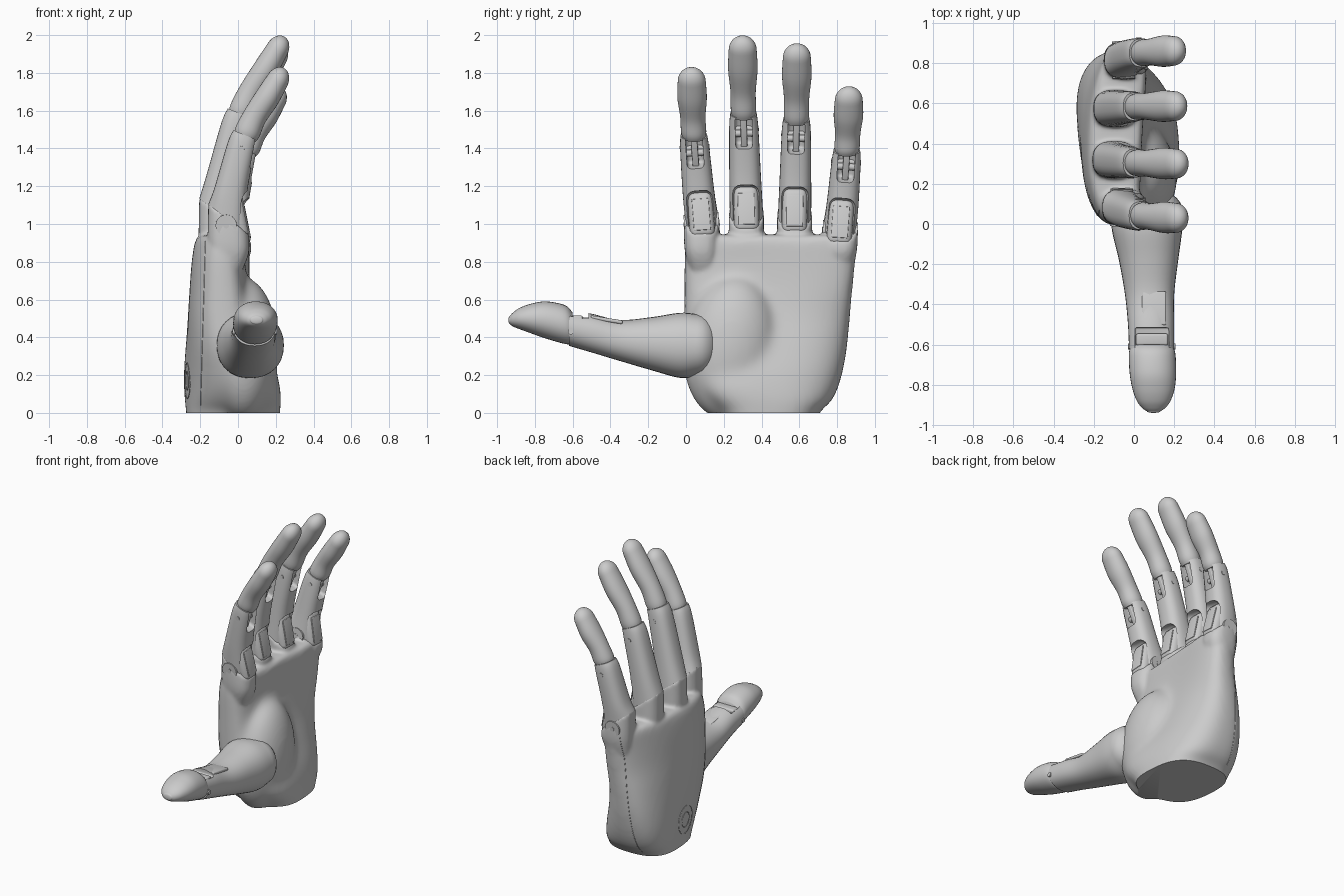
import bpy, bmesh, math
from mathutils import Vector, Matrix

cube = bpy.data.objects.get("Cube")
if cube:
    bpy.data.objects.remove(cube)

mat = bpy.data.materials.new("light grey")
mat.use_nodes = True
GREY = (0.6, 0.6, 0.6, 1)
mat.diffuse_color = GREY
mat.node_tree.nodes["Principled BSDF"].inputs["Base Color"].default_value = GREY


def activate(ob):
    bpy.ops.object.select_all(action='DESELECT')
    ob.select_set(True)
    bpy.context.view_layer.objects.active = ob


def finish(name, bm, angle=40):
    bmesh.ops.recalc_face_normals(bm, faces=bm.faces)
    me = bpy.data.meshes.new(name)
    bm.to_mesh(me)
    bm.free()
    ob = bpy.data.objects.new(name, me)
    bpy.context.collection.objects.link(ob)
    me.materials.append(mat)
    activate(ob)
    bpy.ops.object.shade_smooth_by_angle(angle=math.radians(angle))
    return ob


def apply_mod(ob, kind, **props):
    activate(ob)
    m = ob.modifiers.new(kind, kind)
    for k, v in props.items():
        setattr(m, k, v)
    bpy.ops.object.modifier_apply(modifier=m.name)


def cut(ob, cutter):
    apply_mod(ob, 'BOOLEAN', object=cutter, operation='DIFFERENCE', solver='EXACT')
    bpy.data.objects.remove(cutter)
    activate(ob)
    bpy.ops.object.shade_smooth_by_angle(angle=math.radians(40))


def fuse(ob, pieces, voxel, smooth):
    """Join overlapping parts into one blended skin."""
    activate(ob)
    for p in pieces:
        p.select_set(True)
    bpy.ops.object.join()
    apply_mod(ob, 'REMESH', mode='VOXEL', voxel_size=voxel)
    apply_mod(ob, 'SMOOTH', factor=.5, iterations=smooth)


def catmull(a, b, c, d, t):
    return 0.5 * (2 * b + (c - a) * t + (2 * a - 5 * b + 4 * c - d) * t * t
                  + (3 * b - a - 3 * c + d) * t ** 3)


def loft(name, rows, power=2.0, start=0.0, end=0.0, steps=5, n=32):
    """Skin rings (centre, half axis u, half axis v, (bow, skew)); start / end are dome heights."""
    rows = [[Vector(r[0]), Vector(r[1]), Vector(r[2]), Vector(r[3] if len(r) > 3 else (0, 0))] for r in rows]
    fine = []
    for i in range(len(rows) - 1):
        q = [rows[max(0, min(len(rows) - 1, i + k))] for k in (-1, 0, 1, 2)]
        for s in range(steps):
            fine.append(tuple(catmull(*[r[j] for r in q], s / steps) for j in range(4)))
    fine.append(rows[-1])

    def dome(r, other, h):
        d = (r[0] - other[0]).normalized() * h
        return [(r[0] + d * math.sin(a), r[1] * math.cos(a), r[2] * math.cos(a), r[3])
                for a in (math.radians(x) for x in (12, 24, 36, 48, 60, 72, 83))]
    if end:
        fine += dome(fine[-1], fine[-2], end)
    if start:
        fine = dome(fine[0], fine[1], start)[::-1] + fine
    bm = bmesh.new()
    loops = []
    for c, u, v, bend in fine:
        loop = []
        for k in range(n):
            a = 2 * math.pi * k / n
            cu = math.copysign(abs(math.cos(a)) ** (2 / power), math.cos(a))
            cv = math.copysign(abs(math.sin(a)) ** (2 / power), math.sin(a))
            loop.append(bm.verts.new(c + u * cu + v * cv + Vector((bend[0] * cu * cu + bend[1] * cu, 0, 0))))
        loops.append(loop)
    for p, q in zip(loops, loops[1:]):
        for k in range(n):
            bm.faces.new((p[k], p[(k + 1) % n], q[(k + 1) % n], q[k]))
    bm.faces.new(loops[0])
    bm.faces.new(loops[-1])
    return finish(name, bm)


def box(name, frame, offset, size, bevel=0.0):
    bm = bmesh.new()
    bmesh.ops.create_cube(bm, size=1, matrix=frame @ Matrix.Translation(offset) @ Matrix.Diagonal((*size, 1)))
    if bevel:
        bmesh.ops.bevel(bm, geom=bm.edges[:], offset=bevel, segments=4, profile=0.5, affect='EDGES')
    return finish(name, bm)


def rod(name, frame, radius, length, axis='Y'):
    rot = Matrix.Rotation(math.pi / 2, 4, 'X' if axis == 'Y' else 'Y')
    bm = bmesh.new()
    bmesh.ops.create_cone(bm, cap_ends=True, segments=28, radius1=radius, radius2=radius,
                          depth=length, matrix=frame @ rot)
    return finish(name, bm)


# Palm body: z, y low, y high, x back, x front, bow of both edges, skew of the little-finger edge
PALM = [(-.16, .23, .66, -.268, .215, 0, -.01), (0, .18, .705, -.272, .22, 0, -.02),
        (.05, .13, .76, -.275, .222, 0, -.03), (.12, .07, .80, -.275, .215, 0, -.045),
        (.22, .025, .83, -.275, .19, 0, -.045), (.35, -.01, .853, -.271, .14, .005, -.03),
        (.5, -.01, .868, -.266, .085, .02, -.005), (.65, -.01, .882, -.256, .055, .04, .015),
        (.8, -.01, .898, -.243, .042, .045, .025), (.90, -.005, .913, -.228, .042, .045, .025),
        (.945, .0, .91, -.215, .035, .045, .025)]
palm = loft("palm", [(((x0 + x1) / 2, (y0 + y1) / 2, z), (0, (y1 - y0) / 2, 0), ((x1 - x0) / 2, 0, 0), bend)
                     for z, y0, y1, x0, x1, *bend in PALM], power=2.8, n=64)

# Thumb mound, blended softly into the palm
bm = bmesh.new()
bmesh.ops.create_uvsphere(bm, u_segments=40, v_segments=24, radius=1, matrix=Matrix.Translation((.03, .235, .34))
                          @ Matrix.Rotation(-.12, 4, 'X') @ Matrix.Diagonal((.185, .25, .38, 1)))
fuse(palm, [finish("thumb_mound", bm)], .018, 24)

# Fingers: name, base x, base y, base z, tip y, length
FINGERS = [("index", -.062, .083, 1.0, .03, .825), ("middle", -.11, .32, 1.03, .30, .975),
           ("ring", -.105, .575, 1.02, .587, .94), ("little", -.052, .815, .96, .862, .757)]
sleeves = []
for name, bx, by, bz, ty, L in FINGERS:
    def at(fx, fz):
        return Vector((bx + fx * L, by + (ty - by) * math.sin(min(1, fz) * math.pi / 2), bz + fz * L))

    def row(fx, fz, w, d, slope):
        t = Vector((slope, 0, 1)).normalized()
        return (at(fx, fz), (0, w, 0), Vector((t.z, 0, -t.x)) * d)

    def frame(fx, fz, slope):
        lean = (ty - by) / L * 1.2
        t = Vector((slope, lean, 1)).normalized()
        nrm = Vector((0, 1, 0)).cross(t).normalized()
        m = Matrix((nrm, t.cross(nrm), t)).transposed().to_4x4()
        return Matrix.Translation(at(fx, fz)) @ m

    # Knuckle sleeve that merges into the palm, low on the palm side and high on the back
    top = Vector((bx, by, bz + .03))
    tilt = Vector((.095, 0, -.075))
    sleeves.append(loft(name + "_sleeve", [
        ((bx - .01, by + (.45 - by) * .06, .70), (0, .07, 0), (.07, 0, 0)),
        ((bx + .01, by, .86), (0, .09, 0), (.108, 0, -.02)),
        (top + Vector((.012, 0, 0)), (0, .093, 0), tilt * 1.13)], power=2.6))

    # Lower finger segment with its two openings
    lower = loft(name + "_lower_segment", [(top, (0, .088, 0), tilt), row(.03, .22, .084, .087, .2),
                 row(.095, .49, .077, .076, .38), row(.122, .57, .07, .068, .42)], power=2.5)
    base = frame(0, 0, .08)
    block = frame(0, 0, -.2)
    joint = frame(.094, .49, .38)
    cut(lower, box("cutter", base, (.1, 0, .045), (.13, .148, .28), .05))
    cut(lower, box("cutter", joint, (.07, 0, 0), (.13, .09, .17), .02))

    # Knuckle block leaning back into the finger, with its inset plate
    box(name + "_knuckle_block", block, (.05, 0, .035), (.12, .134, .25), .04)
    box(name + "_knuckle_plate", block, (.108, 0, .03), (.009, .09, .17), .004)

    # Middle joint: tongue, cross bar and pin
    box(name + "_tongue", joint, (.02, 0, 0), (.06, .034, .2), .006)
    rod(name + "_cross_bar", joint @ Matrix.Translation((.025, 0, -.02)), .018, .1)
    rod(name + "_joint_pin", joint @ Matrix.Translation((.005, 0, 0)), .015, .158)

    # Base pivot, exposed on the outer fingers only
    if name in ("index", "little"):
        rod(name + "_base_pivot", base, .056, .185)
        rod(name + "_base_pin", base, .016, .191)

    # Fingertip segment
    loft(name + "_tip_segment", [row(.12, .555, .06, .06, .42), row(.138, .595, .067, .068, .45),
         row(.183, .69, .067, .064, .55), row(.262, .81, .078, .066, .68), row(.325, .915, .074, .06, .65)],
         power=2.1, end=.08)

# Fuse palm and sleeves, then trim flat at the wrist
fuse(palm, sleeves, .011, 6)
bm = bmesh.new()
bm.from_mesh(palm.data)
bmesh.ops.bisect_plane(bm, geom=bm.verts[:] + bm.edges[:] + bm.faces[:], plane_co=(0, 0, 0),
                       plane_no=(0, 0, -1), clear_outer=True)
bmesh.ops.holes_fill(bm, edges=[e for e in bm.edges if e.is_boundary])
bm.to_mesh(palm.data)
bm.free()
palm.data.materials.clear()
palm.data.materials.append(mat)
activate(palm)
bpy.ops.object.shade_smooth_by_angle(angle=math.radians(50))


def seam(name, starts, direction, closed=False):
    """Fine line laid on the palm skin."""
    hits = [palm.ray_cast(Vector(s), Vector(direction)) for s in starts]
    pts = [h[1] for h in hits if h[0]]
    cu = bpy.data.curves.new(name, 'CURVE')
    cu.dimensions = '3D'
    cu.bevel_depth = .0025
    cu.bevel_resolution = 1
    sp = cu.splines.new('POLY')
    sp.points.add(len(pts) - 1)
    for q, p in zip(sp.points, pts):
        q.co = (*p, 1)
    sp.use_cyclic_u = closed
    cu.materials.append(mat)
    bpy.context.collection.objects.link(bpy.data.objects.new(name, cu))


# Shell seams along both edges and the round cap on the back
zs = [.04 + .03 * i for i in range(30)]
seam("thumb_side_seam", [(-.2 + .03 * z, -2, z) for z in zs], (0, 1, 0))
seam("little_side_seam", [(-.17 + .07 * z, 2, z) for z in zs], (0, -1, 0))
for label, r in (("outer", .095), ("inner", .05)):
    seam("back_cap_%s_ring" % label, [(-2, .39 + r * math.cos(a * math.pi / 16), .17 + r * math.sin(a * math.pi / 16))
                                      for a in range(32)], (1, 0, 0), True)


# Thumb: rows of y, x low, x high, z low, z high
def thumb_rows(rows):
    return [(((x0 + x1) / 2, y, (z0 + z1) / 2), ((x1 - x0) / 2, 0, 0), (0, 0, (z1 - z0) / 2))
            for y, x0, x1, z0, z1 in rows]


thumb = loft("thumb_lower_segment", thumb_rows([
    (.06, -.11, .243, .195, .522), (-.03, -.11, .24, .185, .53), (-.18, -.075, .22, .225, .507),
    (-.35, -.045, .20, .275, .492), (-.5, -.03, .20, .32, .525), (-.62, -.025, .20, .355, .545)]),
    power=2.2, start=.12)
I = Matrix.Identity(4)
cut(thumb, box("cutter", I, (.09, -.575, .56), (.17, .12, .13), .01))
box("thumb_cross_bar", I, (.09, -.575, .49), (.16, .06, .05), .012)
box("thumb_top_plate", Matrix.Translation((.1, -.42, .493)) @ Matrix.Rotation(-.16, 4, 'X'),
    (0, 0, 0), (.12, .17, .02), .008)
rod("thumb_pin", Matrix.Translation((.088, -.61, .43)), .015, .235, 'X')
loft("thumb_tip_segment", thumb_rows([
    (-.60, -.01, .185, .365, .53), (-.64, -.025, .205, .365, .570), (-.74, -.022, .21, .393, .590),
    (-.82, -.008, .202, .421, .578), (-.88, .014, .182, .443, .556), (-.915, .04, .156, .457, .532),
    (-.932, .064, .132, .47, .514)]), power=2.1, end=.008)
